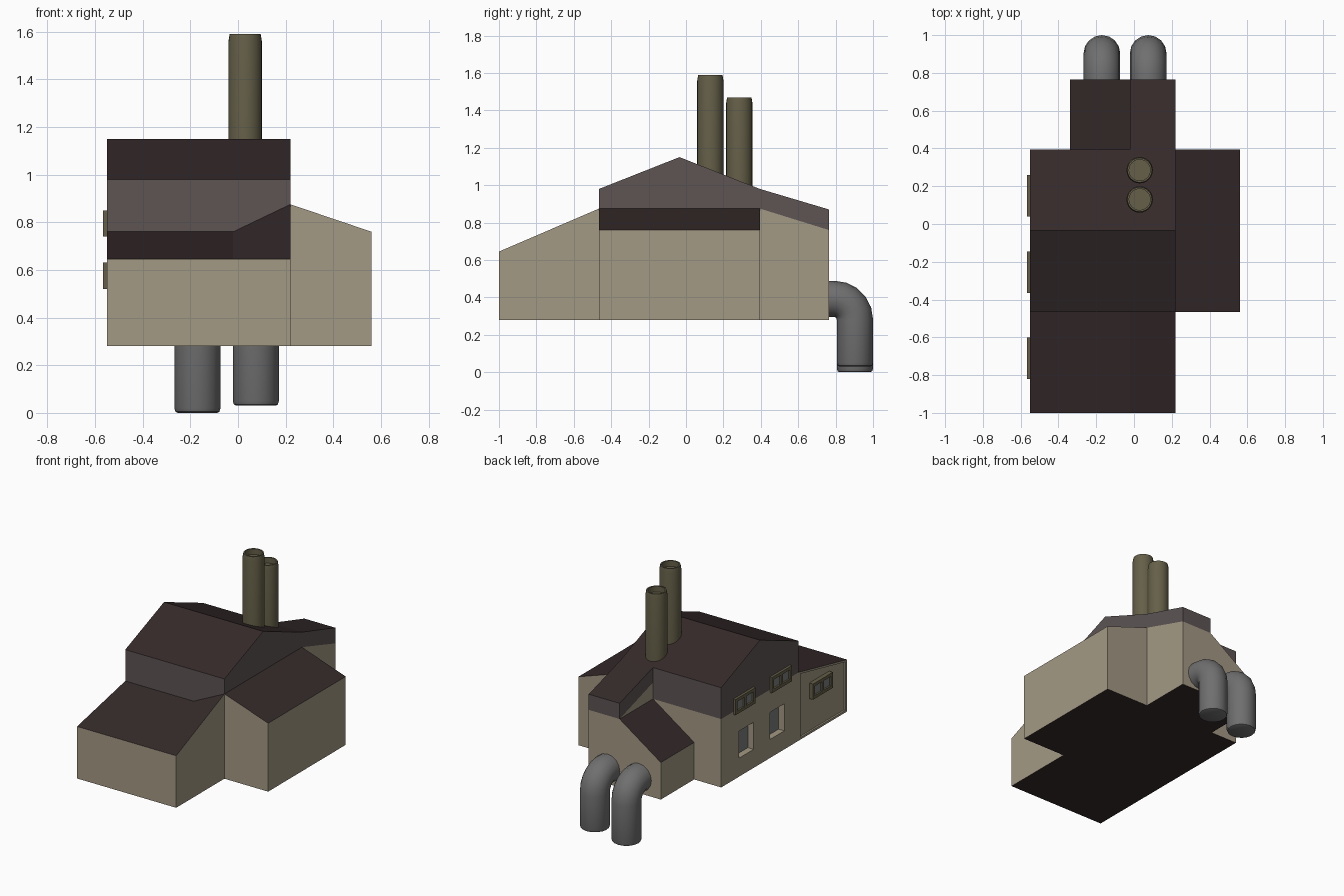
import bpy, bmesh, math
from mathutils import Vector

if "Cube" in bpy.data.objects:
    bpy.data.objects.remove(bpy.data.objects["Cube"])


def material(name, rgb):
    m = bpy.data.materials.new(name)
    m.diffuse_color = (*rgb, 1)
    m.use_nodes = True
    m.node_tree.nodes["Principled BSDF"].inputs["Base Color"].default_value = m.diffuse_color
    return m


WALL = material("plaster", (0.37, 0.32, 0.23))
ROOF = material("roof_brown", (0.036, 0.023, 0.023))
UPPER = material("upper_cladding", (0.11, 0.09, 0.088))
STACK = material("olive_metal", (0.13, 0.115, 0.065))
PIPE = material("pipe_grey", (0.16, 0.16, 0.16))
GLASS = material("glass", (0.2, 0.21, 0.21))


def finish(name, bm, mats):
    bmesh.ops.recalc_face_normals(bm, faces=bm.faces[:])
    me = bpy.data.meshes.new(name)
    bm.to_mesh(me)
    bm.free()
    ob = bpy.data.objects.new(name, me)
    for m in mats:
        me.materials.append(m)
    bpy.context.collection.objects.link(ob)
    return ob


def prism_mesh(axis, profile, a, b):
    """Extrude a profile, (y,z) along x or (x,z) along y, from a to b."""
    bm = bmesh.new()

    def co(p, t):
        return (t, p[0], p[1]) if axis == 'x' else (p[0], t, p[1])
    r0 = [bm.verts.new(co(p, a)) for p in profile]
    r1 = [bm.verts.new(co(p, b)) for p in profile]
    n = len(profile)
    bm.faces.new(r0)
    bm.faces.new(r1[::-1])
    for i in range(n):
        j = (i + 1) % n
        bm.faces.new((r0[i], r0[j], r1[j], r1[i]))
    return bm


def building(name, bm, split=None):
    """Walls plaster, roof and underside brown, cladding above the split plane."""
    bmesh.ops.recalc_face_normals(bm, faces=bm.faces[:])
    if split:
        p, no = Vector(split[0]), Vector(split[1])
        bmesh.ops.bisect_plane(bm, geom=bm.verts[:] + bm.edges[:] + bm.faces[:],
                               plane_co=p, plane_no=no)
    bm.normal_update()
    for f in bm.faces:
        if abs(f.normal.z) > 0.15:
            f.material_index = 1
        elif split and (f.calc_center_median() - p).dot(no) > 0:
            f.material_index = 2
    return finish(name, bm, (WALL, ROOF, UPPER))


def box(name, lo, hi, mat=None):
    prof = [(lo[1], lo[2]), (hi[1], lo[2]), (hi[1], hi[2]), (lo[1], hi[2])]
    return finish(name, prism_mesh('x', prof, lo[0], hi[0]), [mat] if mat else [])


def cut(target, cutter):
    cutter.hide_render = True
    cutter.hide_viewport = True
    cutter.display_type = 'WIRE'
    m = target.modifiers.new("recess", 'BOOLEAN')
    m.operation, m.solver, m.object = 'DIFFERENCE', 'EXACT', cutter


# Main hall with gabled roof
hall = building("main_hall", prism_mesh('x', [
    (-.465, .28), (.395, .28), (.395, .98), (-.035, 1.15), (-.465, .98)], -.55, .22),
    split=((0, 0, .76), (0, 0, 1)))

# Right side lean-to
building("right_lean_to", prism_mesh('y', [
    (.22, .28), (.56, .28), (.56, .76), (.22, .875)], -.465, .395))

# Front lean-to, back edge of the roof lifted at the right corner
bm = prism_mesh('x', [(-1, .28), (-.465, .28), (-.465, .76), (-1, .645)], -.55, .22)
bmesh.ops.bisect_plane(bm, geom=bm.verts[:] + bm.edges[:] + bm.faces[:],
                       plane_co=(-.02, 0, 0), plane_no=(1, 0, 0))
for v in bm.verts:
    if v.co.x > .2 and v.co.z > .7:
        v.co.z = .875
front = building("front_lean_to", bm)

# Rear wing: tall bay and low sloping bay
building("rear_tall_bay", prism_mesh('x', [
    (.395, .28), (.765, .28), (.765, .87), (.395, .98)], -.02, .22),
    split=((0, .395, .875), (0, .115, .37)))
building("rear_low_bay", prism_mesh('y', [
    (-.34, .28), (-.02, .28), (-.02, .76), (-.34, .54)], .395, .765))

# Recessed lower windows in the left wall
for i, y in enumerate((.115, -.225)):
    cut(hall, box(f"window_cutter_{i}", (-.6, y - .08, .41), (-.50, y + .08, .60)))
    box(f"lower_window_glass_{i}", (-.505, y - .08, .41), (-.498, y + .08, .60), GLASS)

# Sunken panel on the left of the front lean-to
cut(front, finish("panel_cutter", prism_mesh('x', [
    (-.985, .295), (-.485, .295), (-.485, .742), (-.985, .634)], -.6, -.538), []))

# Framed windows with two panes
def framed_window(i, y, z):
    w, h, t = .11, .055, .022
    x0, x1 = -.567, -.53
    bars = [((y - w, z - h), (y + w, z - h + t)), ((y - w, z + h - t), (y + w, z + h)),
            ((y - w, z - h + t), (y - w + t, z + h - t)),
            ((y + w - t, z - h + t), (y + w, z + h - t)),
            ((y - t / 2, z - h + t), (y + t / 2, z + h - t))]
    for k, (lo, hi) in enumerate(bars):
        box(f"window_{i}_bar_{k}", (x0, *lo), (x1, *hi), STACK)
    box(f"window_{i}_glass", (-.555, y - w + t, z - h + t), (-.545, y + w - t, z + h - t), GLASS)


for i, (y, z) in enumerate(((.15, .795), (-.255, .795), (-.71, .575))):
    framed_window(i, y, z)


def skin(name, rings, mat, n):
    """Join rings (centre, side vector, up vector, radius) and cap both ends."""
    bm = bmesh.new()
    loops = []
    for c, u, v, r in rings:
        loops.append([bm.verts.new(Vector(c) + r * (
            math.cos(2 * math.pi * k / n) * Vector(u) + math.sin(2 * math.pi * k / n) * Vector(v)))
            for k in range(n)])
    for a, b in zip(loops, loops[1:]):
        for k in range(n):
            j = (k + 1) % n
            bm.faces.new((a[k], a[j], b[j], b[k]))
    bm.faces.new(loops[0][::-1])
    bm.faces.new(loops[-1])
    ob = finish(name, bm, [mat])
    ob.data.shade_smooth()
    ob.data.set_sharp_from_angle(angle=math.radians(35))


# Chimneys with hollow tops
for i, (y, top) in enumerate(((.13, 1.59), (.285, 1.47))):
    prof = [(.07, .97), (.07, top - .03), (.065, top), (.056, top), (.056, top - .04)]
    skin(f"chimney_{i}", [((.03, y, z), (1, 0, 0), (0, 1, 0), r) for r, z in prof], STACK, 24)

# Rear elbow pipes: out of the wall, then down
R, B = .097, .11
for i, (x, bottom) in enumerate(((-.17, 0), (.075, .03))):
    rings = [((x, .74, .392), (1, 0, 0), (0, 0, 1), R)]
    for k in range(6):
        a = math.radians(18 * k)
        s, c = math.sin(a), math.cos(a)
        rings.append(((x, .903 - B + B * s, .392 - B + B * c), (1, 0, 0), (0, s, c), R))
    for z, r in ((bottom + .02, R), (bottom + .005, R - .005), (bottom, R - .015)):
        rings.append(((x, .903, z), (1, 0, 0), (0, 1, 0), r))
    skin(f"elbow_pipe_{i}", rings, PIPE, 16)
